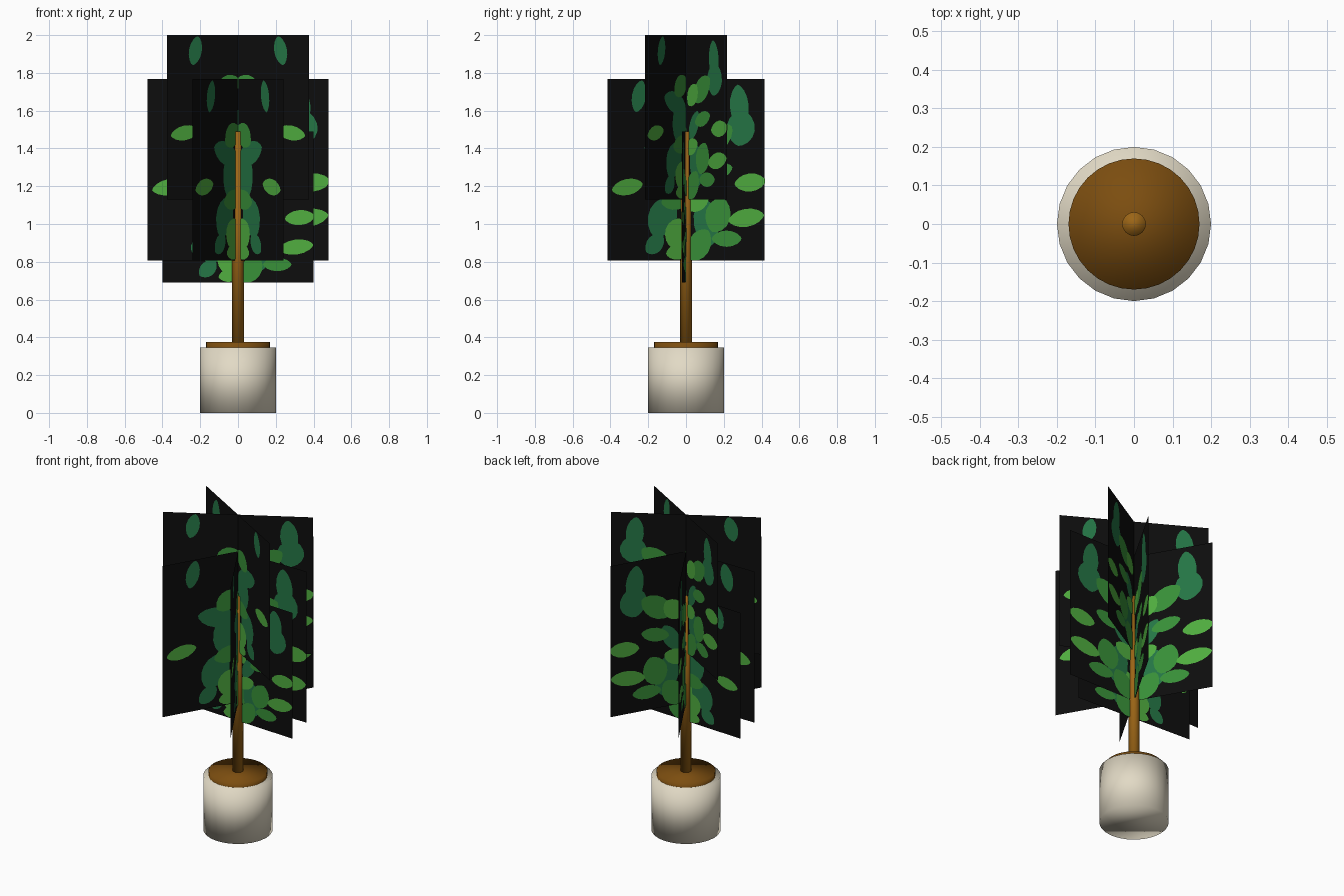
import bpy
import bmesh
import math
from mathutils import Vector, Matrix

default_cube = bpy.data.objects.get("Cube")
if default_cube:
    bpy.data.objects.remove(default_cube, do_unlink=True)


def make_material(name, red, green, blue):
    material = bpy.data.materials.new(name)
    material.use_nodes = True
    colour = (red, green, blue, 1)
    material.diffuse_color = colour
    shader = next(n for n in material.node_tree.nodes if n.type == "BSDF_PRINCIPLED")
    shader.inputs["Base Color"].default_value = colour
    shader.inputs["Roughness"].default_value = 0.9
    return material


cream = make_material("cream ceramic", 0.76, 0.7, 0.56)
soil_brown = make_material("soil brown", 0.2, 0.075, 0.005)
bark = make_material("bark brown", 0.33, 0.13, 0.008)
card_materials = [
    make_material("card black", 0.004, 0.004, 0.004),
    make_material("dark green", 0.018, 0.18, 0.06),
    make_material("middle green", 0.04, 0.28, 0.04),
    make_material("light green", 0.08, 0.42, 0.05),
]


def finish(name, bm, materials, smooth):
    mesh = bpy.data.meshes.new(name)
    bm.to_mesh(mesh)
    bm.free()
    for material in materials:
        mesh.materials.append(material)
    for polygon in mesh.polygons:
        polygon.use_smooth = smooth
    obj = bpy.data.objects.new(name, mesh)
    bpy.context.collection.objects.link(obj)
    return obj


def cylinder(name, radius, bottom, top, sides, material):
    bm = bmesh.new()
    bmesh.ops.create_cone(
        bm, cap_ends=True, segments=sides, radius1=radius, radius2=radius,
        depth=top - bottom,
        matrix=Matrix.Translation((0, 0, (bottom + top) / 2)))
    return finish(name, bm, [material], True)


# Pot, soil and trunk
cylinder("pot", 0.2, 0, 0.345, 24, cream)
cylinder("soil", 0.17, 0.3, 0.375, 32, soil_brown)
cylinder("trunk", 0.031, 0.36, 1.49, 16, bark)

# Leaf pattern on a card spanning -1 to 1:
# centre across, centre up, half length, half width, tilt in degrees
dark_leaves = [
    (-0.6, 0.81, 0.18, 0.09, 78),
    (0.68, 0.7, 0.24, 0.12, 95),
    (0.7, 0.46, 0.2, 0.18, 80),
    (-0.27, 0.18, 0.27, 0.13, -15),
    (-0.16, -0.04, 0.28, 0.17, 80),
    (-0.3, -0.52, 0.24, 0.18, 60),
    (0.26, -0.58, 0.27, 0.16, 100),
    (-0.4, -0.82, 0.14, 0.1, 40),
    (0.2, -0.1, 0.2, 0.1, 60),
]
middle_leaves = [
    (-0.14, 0.38, 0.17, 0.13, 35),
    (-0.12, -0.33, 0.2, 0.11, 10),
    (0.39, 0.34, 0.24, 0.14, 35),
    (0.41, -0.02, 0.19, 0.09, 15),
    (0.41, -0.5, 0.2, 0.16, 70),
    (0.17, -0.83, 0.2, 0.14, 55),
    (0.52, -0.76, 0.19, 0.09, 0),
]
light_leaves = [
    (-0.75, -0.19, 0.2, 0.09, 10),
    (-0.13, -0.7, 0.17, 0.14, 70),
    (0.82, -0.14, 0.2, 0.1, 5),
    (0.77, -0.53, 0.23, 0.1, 8),
    (0.17, 0.27, 0.16, 0.12, 50),
    (0.14, -0.36, 0.16, 0.1, 20),
    (-0.1, -0.9, 0.16, 0.09, 10),
]


def clamp(value):
    return max(-1, min(1, value))


def leaf_outline(across, up, length, width, tilt):
    """Oval with narrowed ends, trimmed at the card edge."""
    turn = math.radians(tilt)
    points = []
    for step in range(16):
        t = math.tau * step / 16
        a = length * math.cos(t)
        b = width * math.sin(t) * abs(math.sin(t)) ** 0.3
        points.append((clamp(across + a * math.cos(turn) - b * math.sin(turn)),
                       clamp(up + a * math.sin(turn) + b * math.cos(turn))))
    unique = []
    for point in points:
        if point not in unique:
            unique.append(point)
    return unique


def foliage_card(name, half, centre, angle):
    yaw = math.radians(angle)
    along = Vector((math.cos(yaw), math.sin(yaw), 0))
    normal = Vector((math.sin(yaw), -math.cos(yaw), 0))
    bm = bmesh.new()

    def add_face(points, offset, index):
        verts = [bm.verts.new(along * (u * half) + normal * offset
                              + Vector((0, 0, centre + v * half)))
                 for u, v in points]
        if offset < 0:
            verts.reverse()
        bm.faces.new(verts).material_index = index

    add_face([(-1, -1), (1, -1), (1, 1), (-1, 1)], 0, 0)
    # Painted leaves on both sides, each in its own thin layer
    layer = 0.001
    for index, leaves in enumerate((dark_leaves, middle_leaves, light_leaves), 1):
        for leaf in leaves:
            outline = leaf_outline(*leaf)
            for side in (-1, 1):
                add_face(outline, side * layer, index)
            layer += 0.0001
    return finish(name, bm, card_materials, False)


# Three tiers of crossing square cards
tiers = {
    "upper": (0.435, 1.565, (30, 150)),
    "middle": (0.48, 1.287, (0, 60, 120)),
    "lower": (0.4, 1.09, (-3,)),
}
for tier, (half, centre, angles) in tiers.items():
    for number, angle in enumerate(angles, 1):
        foliage_card(f"{tier}_foliage_card_{number}", half, centre, angle)
